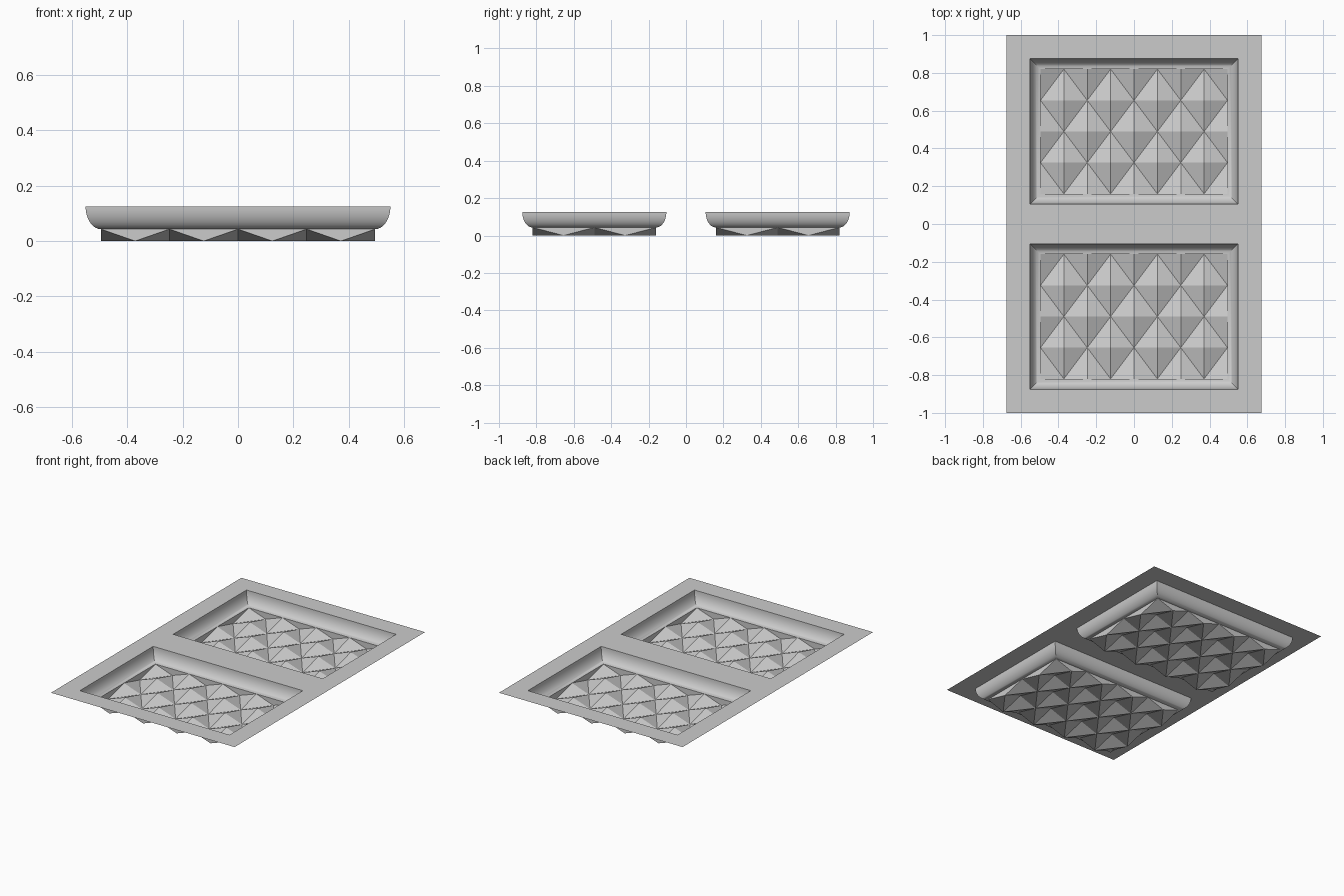
import bpy, bmesh, math

cube = bpy.data.objects.get("Cube")
if cube:
    bpy.data.objects.remove(cube, do_unlink=True)

TOP, RIM = 0.125, 0.043          # height of the plate and of the recess floor
PLATE_X, PLATE_Y = 0.675, 1.0
PANEL_X, PANEL_Y = 0.495, 0.33   # half sizes of the faceted panel
COVE = 0.055                     # width of the rounded border
CENTRE = 0.49                    # distance of each recess from the middle
COLS, ROWS = 8, 4                # half cells of the diamond pattern

grey = bpy.data.materials.new("light grey")
grey.use_nodes = True
colour = (0.6, 0.6, 0.6, 1)
grey.diffuse_color = colour
grey.node_tree.nodes["Principled BSDF"].inputs["Base Color"].default_value = colour


def finish(bm, name, smooth=False):
    bmesh.ops.remove_doubles(bm, verts=bm.verts, dist=0.0001)
    mesh = bpy.data.meshes.new(name)
    bm.to_mesh(mesh)
    bm.free()
    mesh.materials.append(grey)
    obj = bpy.data.objects.new(name, mesh)
    bpy.context.collection.objects.link(obj)
    if smooth:
        bpy.ops.object.select_all(action='DESELECT')
        obj.select_set(True)
        bpy.context.view_layer.objects.active = obj
        bpy.ops.object.shade_smooth_by_angle(angle=math.radians(30))
    return obj


def face(bm, *points):
    bm.faces.new([bm.verts.new(p) for p in points])


# Flat plate with two rectangular openings
def build_plate():
    bm = bmesh.new()
    hx, hy = PANEL_X + COVE, PANEL_Y + COVE
    xs = [-PLATE_X, -hx, hx, PLATE_X]
    ys = [-PLATE_Y, -CENTRE - hy, -CENTRE + hy, CENTRE - hy, CENTRE + hy, PLATE_Y]
    for i in range(3):
        for j in range(5):
            if i == 1 and j in (1, 3):
                continue
            face(bm, (xs[i], ys[j], TOP), (xs[i + 1], ys[j], TOP),
                 (xs[i + 1], ys[j + 1], TOP), (xs[i], ys[j + 1], TOP))
    finish(bm, "plate")


# Rounded border with mitred corners, curving in from the plate to the panel
def build_cove(name, cy, steps=10):
    bm = bmesh.new()
    rings = []
    for k in range(steps + 1):
        a = math.pi / 2 * k / steps
        x = PANEL_X + COVE * math.cos(a)
        y = PANEL_Y + COVE * math.cos(a)
        z = TOP - (TOP - RIM) * math.sin(a)
        rings.append([bm.verts.new((sx * x, cy + sy * y, z))
                      for sx, sy in ((-1, -1), (1, -1), (1, 1), (-1, 1))])
    for outer, inner in zip(rings, rings[1:]):
        for i in range(4):
            j = (i + 1) % 4
            bm.faces.new((outer[i], outer[j], inner[j], inner[i]))
    finish(bm, name, smooth=True)


# Faceted panel: pyramids at cell corners and centres, with valleys between
def build_panel(name, cy):
    bm = bmesh.new()

    def point(i, j):
        z = RIM if (i + j) % 2 == 0 else 0
        return (PANEL_X * (2 * i / COLS - 1), cy + PANEL_Y * (2 * j / ROWS - 1), z)

    for i in range(COLS):
        for j in range(ROWS):
            a, b = point(i, j), point(i + 1, j)
            c, d = point(i + 1, j + 1), point(i, j + 1)
            if (i + j) % 2 == 0:
                face(bm, a, b, d)
                face(bm, b, c, d)
            else:
                face(bm, a, b, c)
                face(bm, a, c, d)
    # Upright triangles closing the edge under the rim
    for i in range(0, COLS, 2):
        face(bm, point(i, 0), point(i + 2, 0), point(i + 1, 0))
        face(bm, point(i + 2, ROWS), point(i, ROWS), point(i + 1, ROWS))
    for j in range(0, ROWS, 2):
        face(bm, point(0, j + 2), point(0, j), point(0, j + 1))
        face(bm, point(COLS, j), point(COLS, j + 2), point(COLS, j + 1))
    finish(bm, name)


build_plate()
for label, side in (("front", -1), ("back", 1)):
    build_cove(label + "_cove", side * CENTRE)
    build_panel(label + "_faceted_panel", side * CENTRE)
